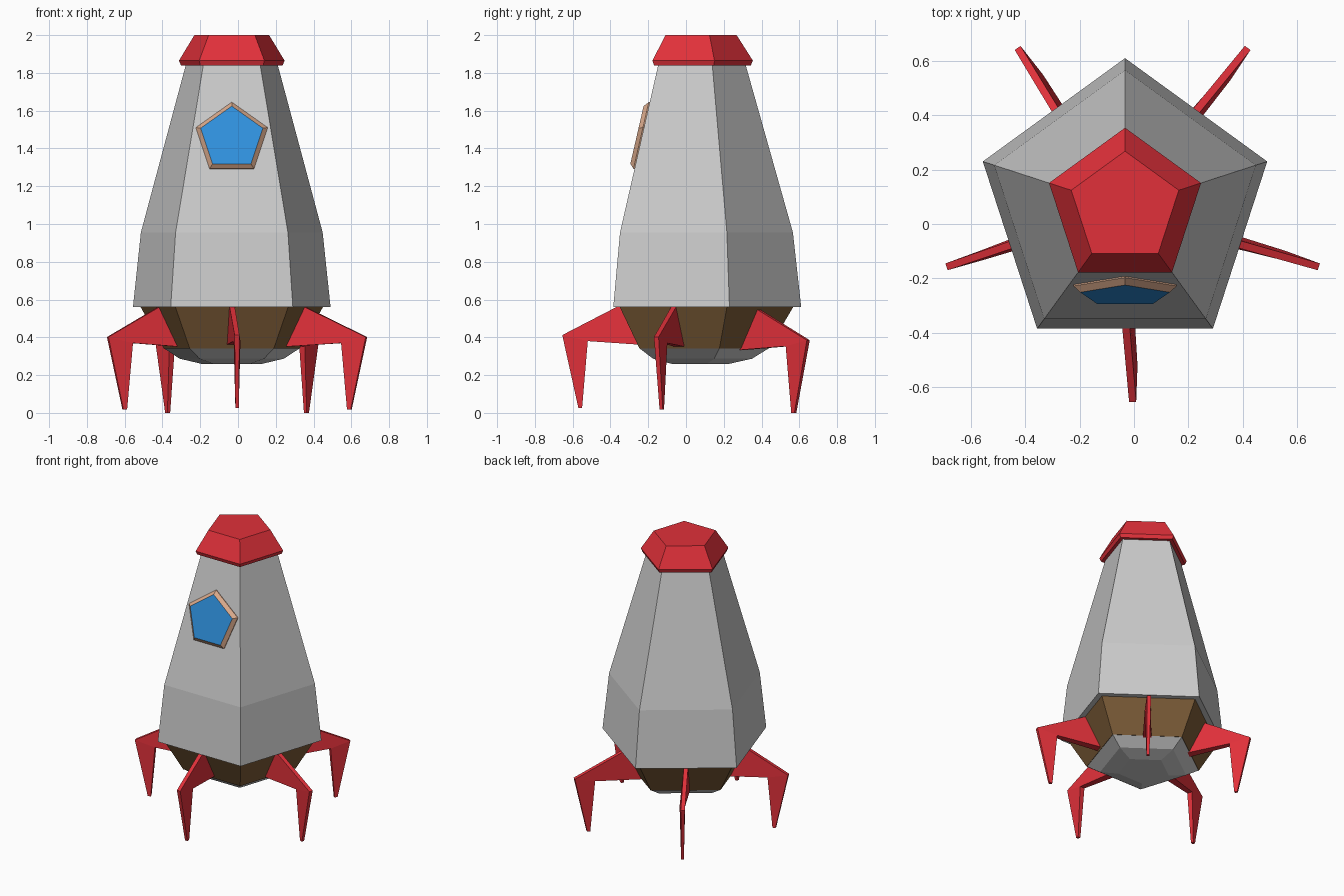
import bpy
import bmesh
from math import sin, cos, radians, atan2
from mathutils import Vector

cube = bpy.data.objects.get("Cube")
if cube:
    bpy.data.objects.remove(cube, do_unlink=True)


def material(name, rgb):
    mat = bpy.data.materials.new(name)
    mat.use_nodes = True
    mat.diffuse_color = (*rgb, 1)
    mat.node_tree.nodes["Principled BSDF"].inputs["Base Color"].default_value = (*rgb, 1)
    return mat


GREY = material("light grey", (0.6, 0.6, 0.6))
RED = material("red", (0.75, 0.03, 0.042))
BROWN = material("brown", (0.2, 0.105, 0.038))
BLUE = material("window blue", (0.03, 0.29, 0.75))
TAN = material("tan", (0.7, 0.4, 0.26))

SIDES = 5
HULL = Vector((-0.033, 0.06, 0))      # axis of the hull
LEGS = Vector((-0.005, 0.065, 0))     # axis of the ring of feet


def finish(bm, name, *mats):
    bmesh.ops.recalc_face_normals(bm, faces=bm.faces)
    mesh = bpy.data.meshes.new(name)
    bm.to_mesh(mesh)
    bm.free()
    for mat in mats:
        mesh.materials.append(mat)
    obj = bpy.data.objects.new(name, mesh)
    bpy.context.collection.objects.link(obj)
    return obj


def stack(profile, place):
    """Pentagonal rings of (radius, height) joined into a closed solid."""
    bm = bmesh.new()
    rings = []
    for r, h in profile:
        angles = [radians(90 + 360 / SIDES * i) for i in range(SIDES)]
        rings.append([bm.verts.new(place(r * cos(a), r * sin(a), h)) for a in angles])
    for low, high in zip(rings, rings[1:]):
        for i in range(SIDES):
            j = (i + 1) % SIDES
            bm.faces.new((low[i], low[j], high[j], high[i]))
    bm.faces.new(rings[0])
    bm.faces.new(rings[-1])
    bm.faces.ensure_lookup_table()
    return bm


def upright(x, y, z):
    return HULL + Vector((x, y, z))


# Hull, nose cap, tapered underside and engine bell
finish(stack([(0.55, 0.56), (0.506, 0.955), (0.255, 1.845)], upright), "hull", GREY)
finish(stack([(0.283, 1.84), (0.294, 1.865), (0.208, 2.0)], upright), "nose_cap", RED)
finish(stack([(0.378, 0.34), (0.508, 0.561)], upright), "underside", BROWN)
finish(stack([(0.17, 0.26), (0.29, 0.287), (0.377, 0.341)], upright), "engine_bell", GREY)

# Window lying on the sloped front of the hull
tilt = atan2(0.203, 0.885)
up = Vector((0, sin(tilt), cos(tilt)))
out = Vector((0, -cos(tilt), sin(tilt)))
centre = Vector((HULL.x, -0.236, 1.449))


def on_front(x, y, h):
    return centre + Vector((x, 0, 0)) + up * y + out * h


window = stack([(0.2, -0.005), (0.2, 0.006), (0.173, 0.028)], on_front)
window.faces[-1].material_index = 1
finish(window, "window", TAN, BLUE)

# Leg outline: axis, radius, height, half thickness
OUTLINE = {
    "root_top": (HULL, 0.40, 0.56, 0.014),
    "root_low": (HULL, 0.29, 0.345, 0.028),
    "knee_out": (LEGS, 0.72, 0.397, 0.013),
    "knee_in": (LEGS, 0.585, 0.365, 0.018),
    "foot_out": (LEGS, 0.635, 0.012, 0.009),
    "foot_in": (LEGS, 0.615, 0.012, 0.009),
}
LOOP = ["root_top", "knee_out", "foot_out", "foot_in", "knee_in", "root_low"]


def leg(name, degrees):
    a = radians(degrees)
    radial = Vector((cos(a), sin(a), 0))
    side = Vector((-sin(a), cos(a), 0))
    bm = bmesh.new()
    pairs = {}
    for key, (axis, r, z, half) in OUTLINE.items():
        p = axis + radial * r + Vector((0, 0, z - 0.015 * sin(a)))
        pairs[key] = [bm.verts.new(p + side * half * s) for s in (-1, 1)]
    for s in (0, 1):
        for panel in (("root_top", "knee_out", "knee_in", "root_low"),
                      ("knee_out", "foot_out", "foot_in", "knee_in")):
            bm.faces.new([pairs[k][s] for k in panel])
    for k, n in zip(LOOP, LOOP[1:] + LOOP[:1]):
        bm.faces.new((pairs[k][0], pairs[n][0], pairs[n][1], pairs[k][1]))
    finish(bm, name, RED)


# One leg under each side of the hull
for name, degrees in (("front_leg", -90), ("left_leg", -18), ("back_left_leg", 54),
                      ("back_right_leg", 126), ("right_leg", 198)):
    leg(name, degrees)
